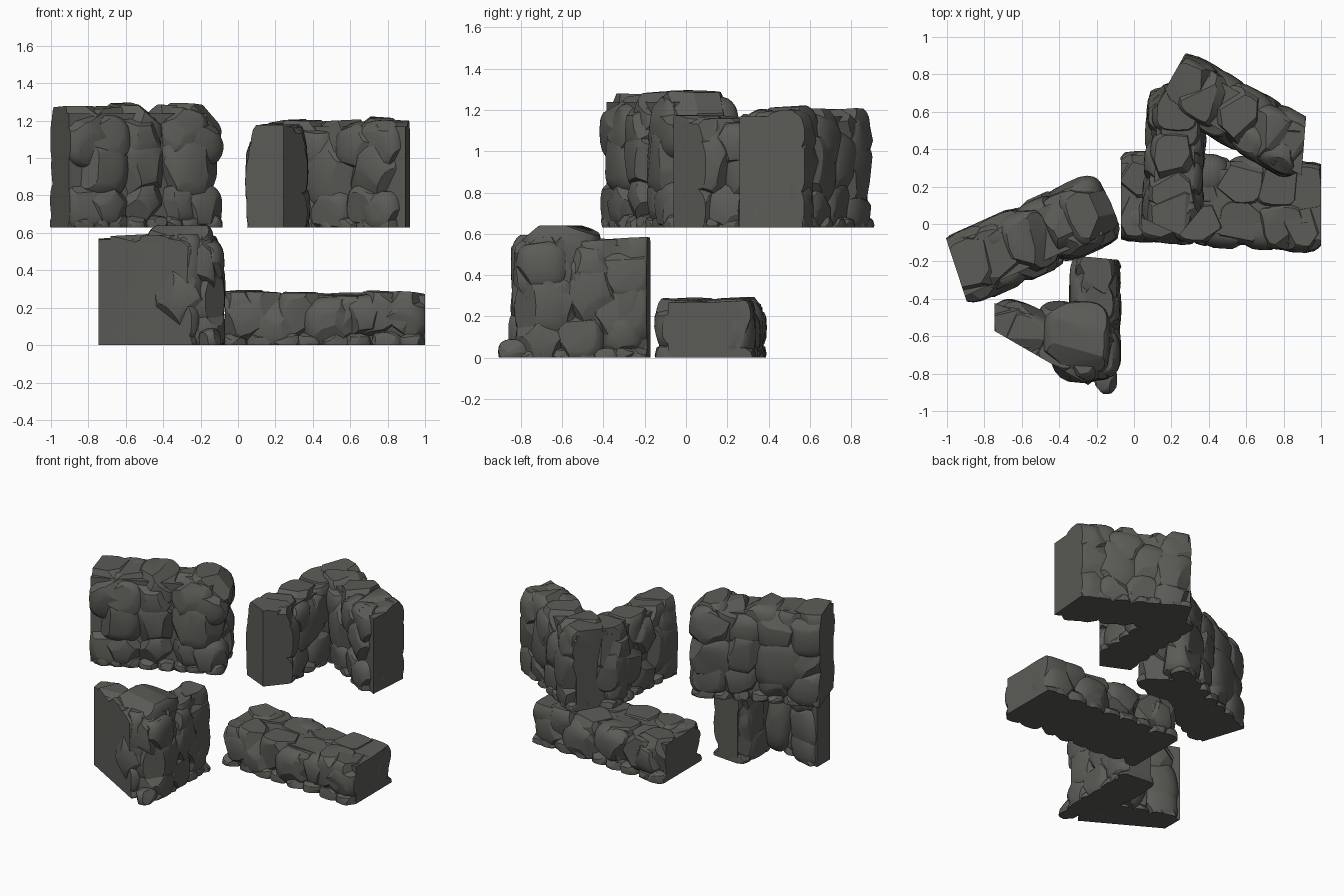
import bpy, bmesh, math, random
from mathutils import Vector, Matrix

random.seed(7)
if "Cube" in bpy.data.objects:
    bpy.data.objects.remove(bpy.data.objects["Cube"])

# Single dark stone colour
stone = bpy.data.materials.new("dark_stone")
stone.use_nodes = True
colour = (0.105, 0.105, 0.095, 1)
stone.diffuse_color = colour
bsdf = next(n for n in stone.node_tree.nodes if n.type == 'BSDF_PRINCIPLED')
bsdf.inputs["Base Color"].default_value = colour
bsdf.inputs["Roughness"].default_value = 0.9


def clip(bm, point, normal):
    """Slice a convex solid flat, removing what lies beyond the plane."""
    geom = bm.verts[:] + bm.edges[:] + bm.faces[:]
    if not geom:
        return
    cut = bmesh.ops.bisect_plane(bm, geom=geom, dist=1e-5, plane_co=point,
                                 plane_no=normal, clear_outer=True)["geom_cut"]
    edges = [e for e in cut if isinstance(e, bmesh.types.BMEdge) and e.is_boundary]
    if len(edges) > 2:
        bmesh.ops.edgeloop_fill(bm, edges=edges)


def rock_template(detail, boxiness):
    """A chipped, slightly boxy boulder of unit radius."""
    bm = bmesh.new()
    bmesh.ops.create_icosphere(bm, subdivisions=detail, radius=1)
    for v in bm.verts:
        v.co = Vector([math.copysign(abs(c) ** boxiness, c) for c in v.co])
    for _ in range(10):
        n = Vector([random.gauss(0, 1) for _ in range(3)]).normalized()
        clip(bm, n * random.uniform(0.84, 1), n)
    mesh = bpy.data.meshes.new("boulder_shape")
    bm.to_mesh(mesh)
    bm.free()
    return mesh


big_rocks = [rock_template(3, 0.75) for _ in range(8)]
cap_rocks = [rock_template(3, 0.58) for _ in range(6)]
small_rocks = [rock_template(2, 0.75) for _ in range(6)]


def add_piece(target, source, matrix, planes):
    """Copy a solid into the target, trimmed by the given planes."""
    bm = bmesh.new()
    bm.from_mesh(source)
    bm.transform(matrix)
    for point, normal in planes:
        clip(bm, point, normal)
    bmesh.ops.recalc_face_normals(bm, faces=bm.faces[:])
    temp = bpy.data.meshes.new("temp")
    bm.to_mesh(temp)
    bm.free()
    target.from_mesh(temp)
    bpy.data.meshes.remove(temp)


def finish(name, bm):
    mesh = bpy.data.meshes.new(name)
    bm.to_mesh(mesh)
    bm.free()
    mesh.materials.append(stone)
    ob = bpy.data.objects.new(name, mesh)
    bpy.context.collection.objects.link(ob)
    bpy.ops.object.select_all(action='DESELECT')
    ob.select_set(True)
    bpy.context.view_layer.objects.active = ob
    bpy.ops.object.shade_smooth_by_angle(angle=math.radians(24))


def rock_matrix(frame, place, radii, tilt=0.15):
    spin = Matrix.Rotation(random.uniform(-tilt, tilt), 4, 'Y')
    flips = [random.choice((-1, 1)) for _ in range(3)]
    size = Matrix.Diagonal([r * f for r, f in zip(radii, flips)] + [1])
    return frame @ Matrix.Translation(place) @ spin @ size


def turned(vector, degrees):
    return Matrix.Rotation(math.radians(degrees), 3, 'Z') @ vector


cube_bm = bmesh.new()
bmesh.ops.create_cube(cube_bm, size=2)
block = bpy.data.meshes.new("block_shape")
cube_bm.to_mesh(block)
cube_bm.free()

# Courses: height fraction, stone spacing, vertical radius, depth radius
TALL = [(0.72, 0.24, 0.14, 0.1), (0.46, 0.29, 0.2, 0.14),
        (0.18, 0.22, 0.14, 0.12), (0.02, 0.11, 0.05, 0.07)]
LOW = [(0.42, 0.25, 0.14, 0.12), (0.04, 0.13, 0.06, 0.07)]


def wall(name, start, end, half, z0, height, courses, skew=0, far_cut=None, chamfer=None):
    """A straight run of boulders; cut ends are sliced flat, others stay rough."""
    a, b = Vector((*start, z0)), Vector((*end, z0))
    length = (b - a).length
    d = (b - a).normalized()
    side = Vector((-d.y, d.x, 0))
    frame = Matrix.Translation(a) @ Matrix.Rotation(math.atan2(d.y, d.x), 4, 'Z')
    planes = [(a, Vector((0, 0, -1))), (a, turned(-d, skew))]
    if far_cut is not None:
        planes.append((b, turned(d, far_cut)))
    if chamfer:
        x, y, angle = chamfer
        planes.append((Vector((x, y, 0)), turned(Vector((1, 0, 0)), angle)))
    planes += [(a + side * s * (half + 0.035), side * s) for s in (-1, 1)]

    def inside(u, radius):
        return min(max(u, radius * 0.75), length - radius * 0.8)

    # Solid core
    core = bmesh.new()
    reach = 0.15 if far_cut is not None else -0.07
    box = (Matrix.Translation(((length + reach - 0.15) / 2, 0, height * 0.46))
           @ Matrix.Diagonal(((length + reach + 0.15) / 2, half * 0.8, height * 0.46, 1)))
    add_piece(core, block, frame @ box, planes)
    finish(name + "_core", core)

    # Side boulders, staggered course by course
    rocks = bmesh.new()
    for row, (level, spacing, rz, depth) in enumerate(courses):
        shapes = small_rocks if rz < 0.1 else big_rocks
        count = max(2, round(length / spacing))
        for s in (-1, 1):
            shift = 0.5 if (row + (s > 0)) % 2 else 0
            for i in range(count + (shift == 0)):
                grow = random.uniform(0.88, 1.15)
                ru = spacing * 0.6 * grow
                u = inside((i + shift + random.uniform(-0.15, 0.15)) * length / count, ru)
                v = s * (half + 0.02 - depth * random.uniform(0.82, 0.95))
                z = height * level + random.uniform(-0.2, 0.2) * rz
                radii = (ru, depth, min(rz * grow, height * 0.98 - z))
                add_piece(rocks, random.choice(shapes),
                          rock_matrix(frame, (u, v, z), radii), planes)

    # Flat-topped cap boulders
    lanes = (-0.5, 0.5) if half > 0.2 else (0,)
    count = round(length / 0.21)
    for lane in lanes:
        for i in range(count + 1):
            u = inside((i + random.uniform(-0.12, 0.12)) * length / count, 0.13)
            radii = (0.14, half * (0.6 if lane else 1.04), min(0.17, height * 0.5))
            lean = Vector((random.uniform(-0.07, 0.07), random.uniform(-0.07, 0.07), 1))
            top = a + d * u + Vector((0, 0, height - random.uniform(0, 0.025)))
            place = (u, lane * half, height - radii[2] * 0.88)
            add_piece(rocks, random.choice(cap_rocks), rock_matrix(frame, place, radii, 0.08),
                      planes + [(top, lean.normalized())])
    finish(name + "_boulders", rocks)


def corner_stones(name, top, shapes, stones):
    """Large boulders binding two runs of wall together on the ground."""
    bm = bmesh.new()
    up = Vector((0, 0, 1))
    for place, radii in stones:
        add_piece(bm, random.choice(shapes), rock_matrix(Matrix(), place, radii),
                  [(Vector(), -up), (up * top, up)])
    finish(name, bm)


# Raised straight wall, flat at the left and rough at the right
wall("straight_wall", (-0.945, -0.26), (-0.155, 0.095), 0.165, 0.63, 0.66, TALL, -6)

# Outward corner on the ground
wall("outer_corner_left_arm", (-0.745, -0.53), (-0.2, -0.74), 0.125, 0, 0.59, TALL,
     21, chamfer=(-0.68, -0.61, 240))
wall("outer_corner_right_arm", (-0.205, -0.18), (-0.21, -0.80), 0.105, 0, 0.59, TALL, -5)
corner_stones("outer_corner_cap", 0.64, cap_rocks, [
    ((-0.305, -0.61, 0.53), (0.18, 0.2, 0.13)),
])
corner_stones("outer_corner_boulders", 0.5, big_rocks, [
    ((-0.28, -0.66, 0.24), (0.17, 0.19, 0.21)),
    ((-0.2, -0.48, 0.33), (0.12, 0.16, 0.18)),
    ((-0.4, -0.52, 0.25), (0.11, 0.11, 0.26)),
    ((-0.15, -0.83, 0.03), (0.06, 0.08, 0.06)),
])

# Raised inward corner
wall("inner_corner_back_arm", (0.20, 0.78), (0.905, 0.382), 0.14, 0.63, 0.585, TALL, 0, 25)
wall("inner_corner_side_arm", (0.2, -0.04), (0.235, 0.72), 0.13, 0.63, 0.555, TALL,
     -22, chamfer=(0.25, -0.05, -40))

# Low wall on the ground
wall("low_wall", (-0.07, 0.155), (1.0, 0.085), 0.215, 0, 0.29, LOW, 4, 4)

# Remove the template shapes now that every piece is built
for mesh in big_rocks + cap_rocks + small_rocks + [block]:
    bpy.data.meshes.remove(mesh)
